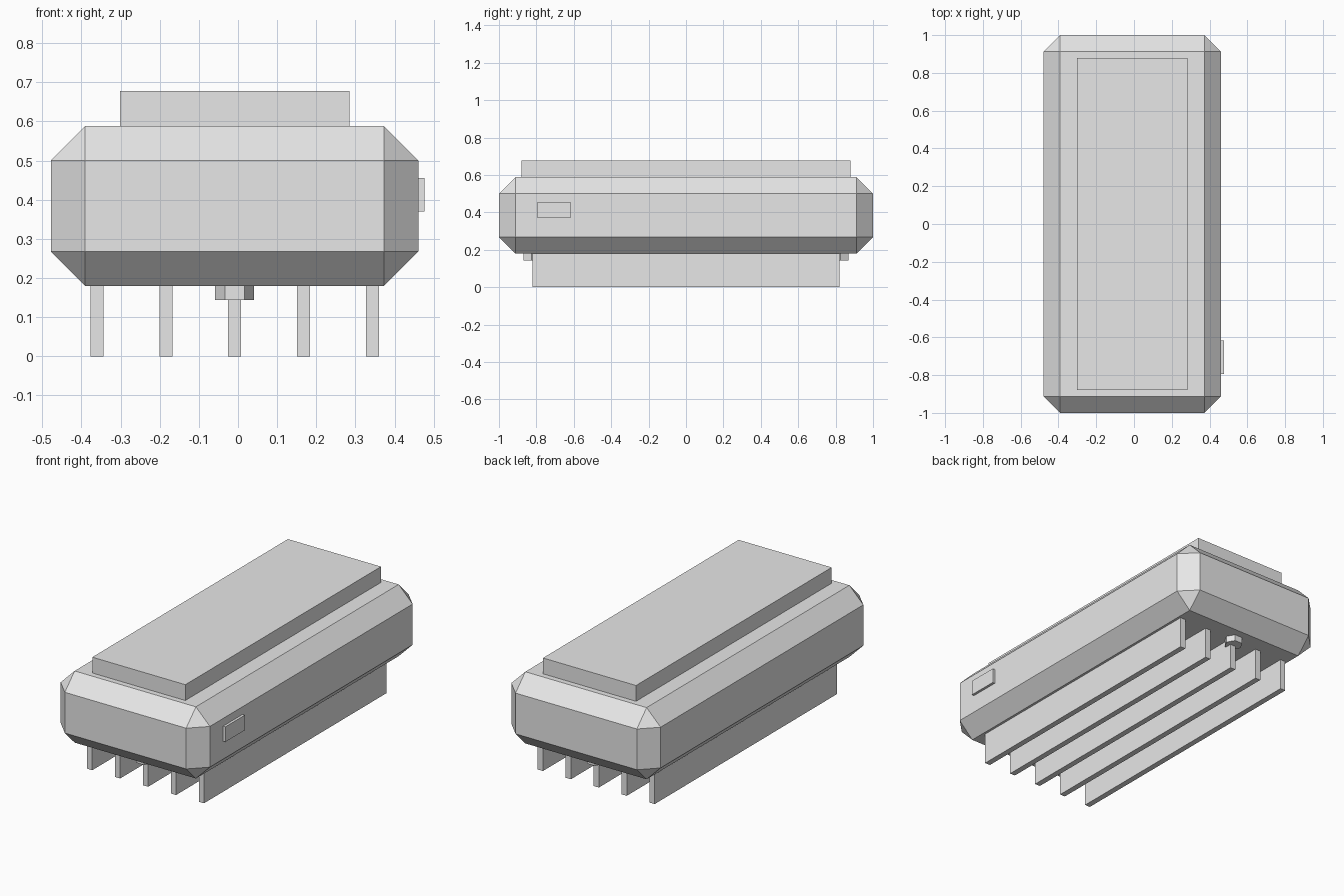
import bpy
import math

if "Cube" in bpy.data.objects:
    bpy.data.objects.remove(bpy.data.objects["Cube"], do_unlink=True)

# Single plain grey
grey = bpy.data.materials.new("light_grey")
grey.use_nodes = True
colour = (0.8, 0.8, 0.8, 1)
grey.diffuse_color = colour
grey.node_tree.nodes["Principled BSDF"].inputs["Base Color"].default_value = colour

MID = -0.0085   # centre line of the housing
BASE = 0.18     # underside of the housing


def finish(name):
    ob = bpy.context.object
    ob.name = name
    ob.data.materials.append(grey)
    return ob


def box(name, x, y, z):
    """Box from (min, max) pairs on each axis."""
    spans = (x, y, z)
    bpy.ops.mesh.primitive_cube_add(size=1, location=[(a + b) / 2 for a, b in spans])
    ob = finish(name)
    ob.scale = [b - a for a, b in spans]
    bpy.ops.object.transform_apply(location=False, rotation=False, scale=True)
    return ob


# Chamfered housing
housing = box("housing", (MID - 0.47, MID + 0.47), (-1, 1), (BASE, 0.588))
chamfer = housing.modifiers.new("chamfer", 'BEVEL')
chamfer.width = 0.088
chamfer.segments = 1

# Raised lid plate
box("top_plate", (MID - 0.293, MID + 0.293), (-0.88, 0.88), (0.57, 0.678))

# Long cooling fins underneath
for i in range(5):
    x = MID + (i - 2) * 0.176
    box(f"fin_{i + 1}", (x - 0.0165, x + 0.0165), (-0.82, 0.82), (0, BASE + 0.01))

# Hexagonal bolt heads at both ends of the middle fin
for name, side in (("front_bolt", -1), ("back_bolt", 1)):
    bpy.ops.mesh.primitive_cylinder_add(
        vertices=6, radius=0.05, depth=0.046,
        location=(MID, side * 0.825, 0.167), rotation=(0, 0, math.radians(30)))
    finish(name)

# Small plate on the left side
box("side_plate", (0.45, 0.476), (-0.793, -0.618), (0.37, 0.456))
